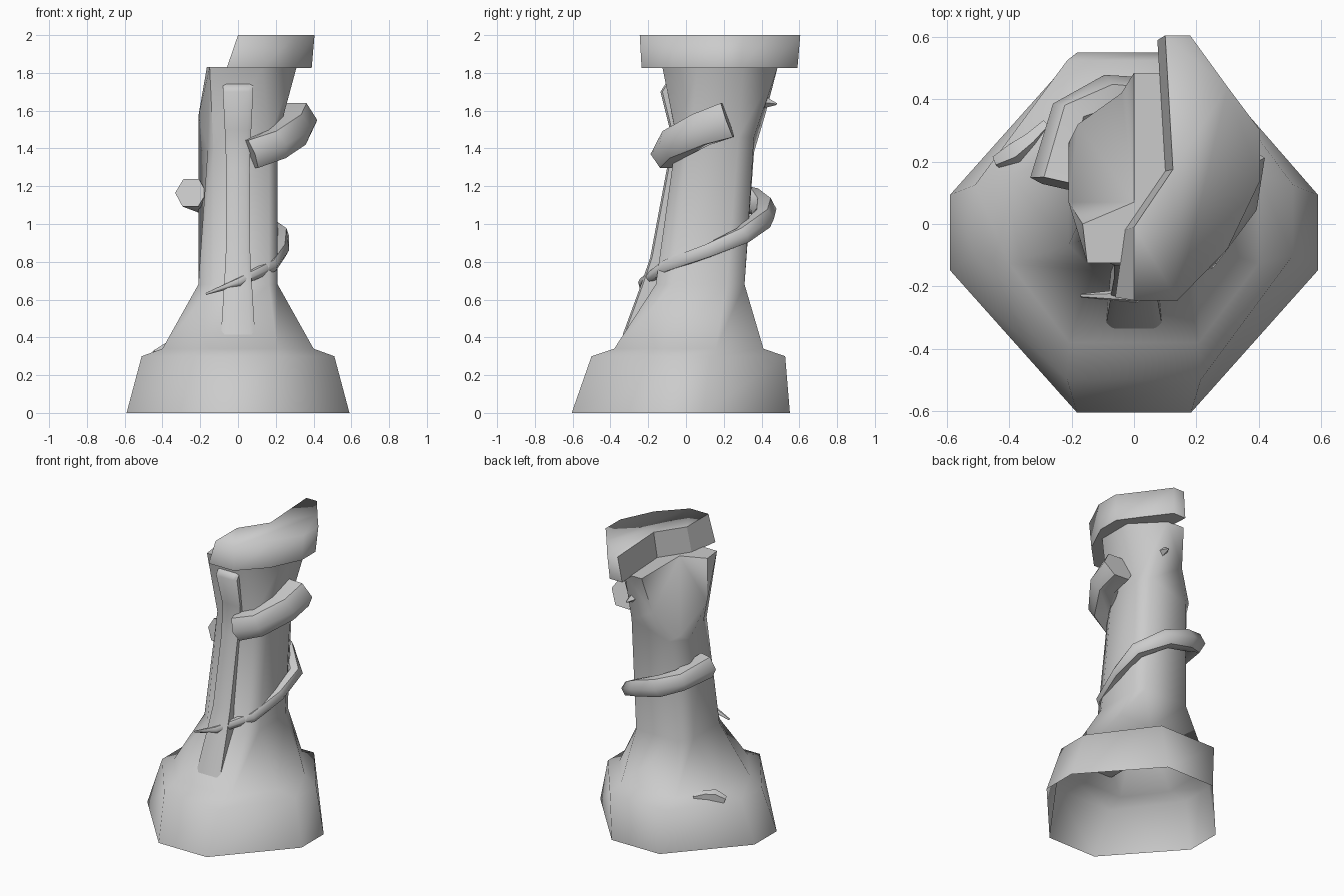
import bpy, bmesh, math
from mathutils import Vector

cube = bpy.data.objects.get("Cube")
if cube:
    bpy.data.objects.remove(cube)

stone = bpy.data.materials.new("grey_stone")
stone.use_nodes = True
GREY = (0.6, 0.6, 0.6, 1)
stone.diffuse_color = GREY
stone.node_tree.nodes["Principled BSDF"].inputs["Base Color"].default_value = GREY


def octagon(half_x, front, back, z, flat_x, flat_y):
    """Chamfered ring, counter-clockwise from the front right corner."""
    mid, cx = (front + back) / 2, half_x * flat_x
    cy = (back - front) / 2 * flat_y
    right = [(cx, front), (half_x, mid - cy), (half_x, mid + cy), (cx, back)]
    return [(x, y, z) for x, y in right] + [(-x, y, z) for x, y in right[::-1]]


def loft(name, rings, caps=True, angle=60, extra=None):
    bm = bmesh.new()
    rows = [[bm.verts.new(p) for p in ring] for ring in rings]
    for a, b in zip(rows, rows[1:]):
        n = len(a)
        for i in range(n):
            j = (i + 1) % n
            bm.faces.new((a[i], a[j], b[j], b[i]))
    if caps:
        bm.faces.new(rows[0][::-1])
        bm.faces.new(rows[-1])
    if extra:
        extra(bm, rows)
    bmesh.ops.recalc_face_normals(bm, faces=bm.faces)
    mesh = bpy.data.meshes.new(name)
    bm.to_mesh(mesh)
    bm.free()
    mesh.materials.append(stone)
    obj = bpy.data.objects.new(name, mesh)
    bpy.context.collection.objects.link(obj)
    bpy.ops.object.select_all(action="DESELECT")
    obj.select_set(True)
    bpy.context.view_layer.objects.active = obj
    bpy.ops.object.shade_smooth_by_angle(angle=math.radians(angle))
    return obj


def vine(name, path, sides=6):
    """Tapered tube; each path point is x, y, z, radius."""
    pts = [Vector(p[:3]) for p in path]
    rings = []
    for i, p in enumerate(pts):
        t = (pts[min(i + 1, len(pts) - 1)] - pts[max(i - 1, 0)]).normalized()
        side = t.cross(Vector((0, 0, 1))).normalized()
        up = side.cross(t)
        ring = []
        for k in range(sides):
            a = math.tau * k / sides
            ring.append(p + path[i][3] * (side * math.cos(a) + up * math.sin(a)))
        rings.append(ring)
    return loft(name, rings)


# Column: open hollow foot, flared shoulder, shaft and broken head
def broken_top(bm, rows):
    fr, rf, rb, br, bl, lb, lf, fl = rows[-1]
    apex, corner, back = [bm.verts.new(p) for p in (
        (0, 0.07, 1.83), (-0.165, 0, 1.83), (0, 0.485, 1.83))]
    for face in ((corner, fl, lf), (br, back, bl),
                 (apex, corner, lf), (apex, lf, lb), (apex, lb, bl),
                 (apex, bl, back),
                 (apex, corner, fl, fr, rf, rb, br, back)):
        bm.faces.new(face)


waist = octagon(0.21, -0.16, 0.31, 0.68, 0.78, 0.6)
waist[7] = (-0.13, -0.15, 0.68)
neck = octagon(0.21, -0.05, 0.36, 1.46, 0.78, 0.6)
neck[4] = (-0.12, 0.36, 1.38)
neck[5] = (-0.21, 0.26, 1.38)
neck[6] = (-0.16, 0.04, 1.4)
neck[7] = (-0.13, -0.04, 1.4)
head = octagon(0.31, -0.125, 0.485, 1.83, 0.42, 0.4)
head[4] = (-0.04, 0.42, 1.58)
head[5] = (-0.18, 0.32, 1.42)
head[6] = (-0.21, 0.07, 1.57)
head[7] = (-0.15, -0.125, 1.83)
loft("column", [
    octagon(0.59, -0.605, 0.55, 0, 0.31, 0.21),
    octagon(0.51, -0.5, 0.525, 0.30, 0.42, 0.22),
    octagon(0.4, -0.38, 0.41, 0.34, 0.52, 0.36),
    waist, neck, head], caps=False, extra=broken_top)

# Remaining half of the capital; the last three sides are the fracture
top = [(0, -0.245), (0.14, -0.245), (0.3, -0.08), (0.405, 0.14), (0.405, 0.3),
       (0.3, 0.44), (0.18, 0.605), (0.1, 0.605), (0.125, 0.175), (0, -0.01)]
low = [(-0.06, -0.235), (0.13, -0.235), (0.29, -0.07), (0.39, 0.14), (0.39, 0.29),
       (0.29, 0.43), (0.17, 0.59), (0.075, 0.59), (0.1, 0.17), (-0.03, -0.02)]
capital = loft("broken_capital", [[(x, y, 1.825) for x, y in low],
                                  [(x, y, 2.0) for x, y in top]], angle=120)
for face in capital.data.polygons:
    if face.normal.z < -0.5 or (face.normal.x < -0.3 and abs(face.normal.z) < 0.7):
        face.use_smooth = False

# Flat stem climbing the front
stem = [(0.09, -0.335, 0.415), (0.075, -0.245, 0.66), (0.065, -0.19, 0.82),
        (0.062, -0.1, 1.3), (0.07, -0.085, 1.5), (0.08, -0.135, 1.7),
        (0.08, -0.11, 1.74)]
loft("front_stem", [[(-w, y + 0.12, z), (-w, y + 0.01, z), (-w * 0.7, y, z),
                     (w * 0.7, y, z), (w, y + 0.01, z), (w, y + 0.12, z)]
                    for w, y, z in stem])

# Vines winding round the shaft
vine("lower_vine", [
    (-0.17, -0.23, 0.63, 0.006), (0, -0.23, 0.69, 0.025),
    (0.18, -0.1, 0.78, 0.035), (0.23, 0.12, 0.86, 0.04),
    (0.225, 0.3, 0.94, 0.05), (0.08, 0.41, 1.03, 0.06),
    (-0.08, 0.41, 1.08, 0.07), (-0.2, 0.35, 1.13, 0.07),
    (-0.25, 0.13, 1.165, 0.085)])
vine("upper_vine", [
    (0.07, -0.1, 1.37, 0.09), (0.2, -0.07, 1.42, 0.09),
    (0.3, 0.08, 1.5, 0.1), (0.31, 0.22, 1.55, 0.11)])
vine("vine_tip", [(0.11, 0.37, 1.65, 0.05), (0.12, 0.48, 1.635, 0.005)], sides=4)

# Root fragment on the shoulder
vine("root_fragment", [
    (-0.44, 0.2, 0.31, 0.025), (-0.38, 0.23, 0.335, 0.04),
    (-0.33, 0.27, 0.34, 0.03), (-0.28, 0.32, 0.33, 0.02)], sides=5)
